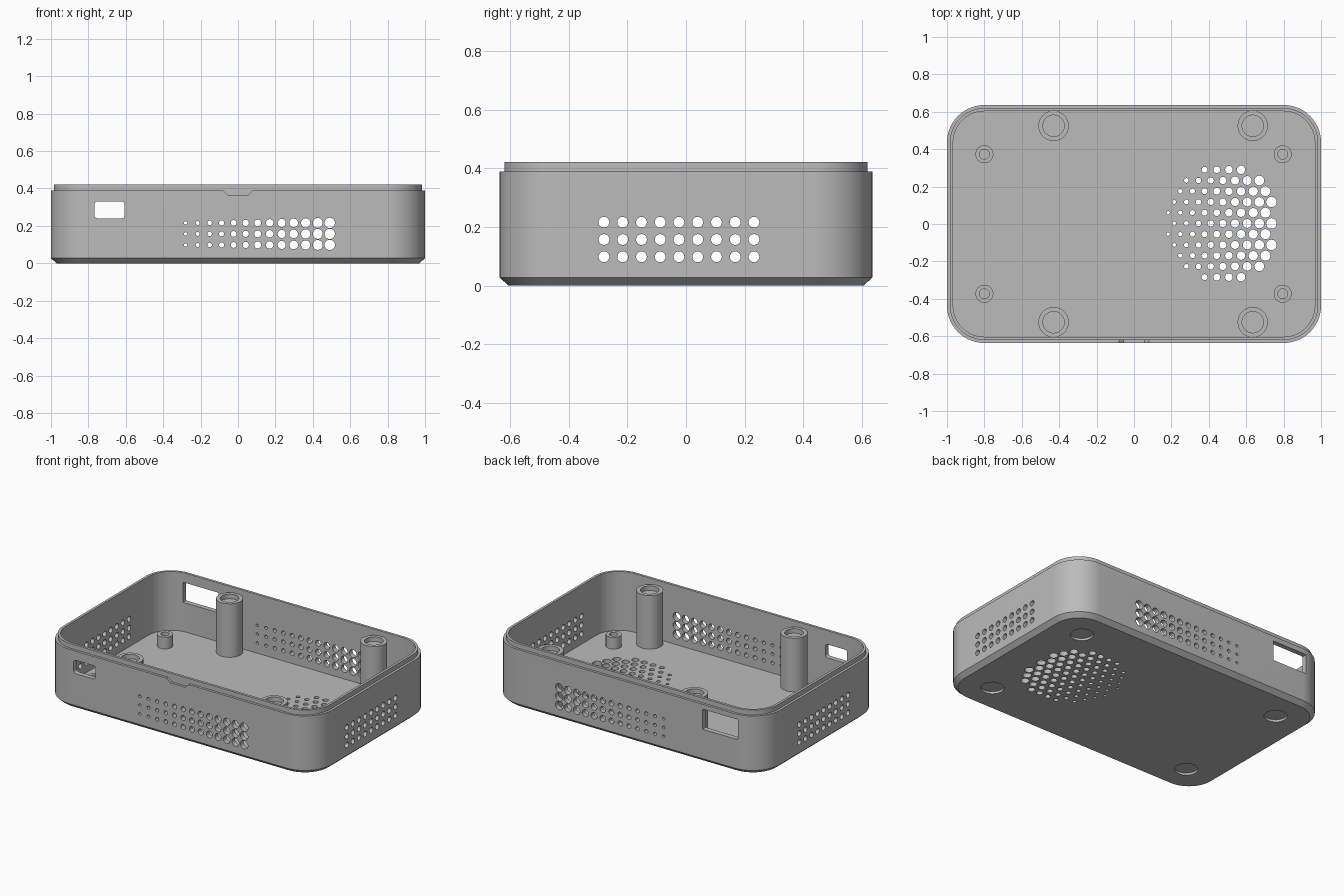
import bpy, bmesh, math
from mathutils import Matrix, Vector

if "Cube" in bpy.data.objects:
    bpy.data.objects.remove(bpy.data.objects["Cube"])

HX, HY = 1.0, 0.636          # half size of the case
R = 0.2                      # outer corner radius
FLOOR, SHOULDER, TOP = 0.03, 0.39, 0.422
WALL = 0.033

grey = bpy.data.materials.new("plain_grey")
grey.diffuse_color = (0.5, 0.5, 0.5, 1)
grey.use_nodes = True
grey.node_tree.nodes["Principled BSDF"].inputs["Base Color"].default_value = grey.diffuse_color


def finish(bm, name):
    bmesh.ops.recalc_face_normals(bm, faces=bm.faces)
    mesh = bpy.data.meshes.new(name)
    bm.to_mesh(mesh)
    bm.free()
    mesh.materials.append(grey)
    ob = bpy.data.objects.new(name, mesh)
    bpy.context.collection.objects.link(ob)
    return ob


def smooth(ob):
    bpy.ops.object.select_all(action='DESELECT')
    ob.select_set(True)
    bpy.context.view_layer.objects.active = ob
    bpy.ops.object.shade_smooth_by_angle(angle=math.radians(30))


def rounded_rect(hx, hy, r, n):
    pts = []
    for q, (sx, sy) in enumerate([(1, 1), (-1, 1), (-1, -1), (1, -1)]):
        for i in range(n + 1):
            a = (q + i / n) * math.pi / 2
            pts.append((sx * (hx - r) + r * math.cos(a),
                        sy * (hy - r) + r * math.sin(a)))
    return pts


def bridge(bm, rings):
    for lo, hi in zip(rings, rings[1:]):
        for i in range(len(lo)):
            j = (i + 1) % len(lo)
            bm.faces.new((lo[i], lo[j], hi[j], hi[i]))
    bm.faces.new(rings[0])
    bm.faces.new(rings[-1])


def prism(bm, outline, matrix, depth):
    """Extrude a 2D outline symmetrically along the matrix's local z."""
    bridge(bm, [[bm.verts.new(matrix @ Vector((x, y, z))) for x, y in outline]
                for z in (-depth / 2, depth / 2)])


def circle(r, n=20):
    return [(r * math.cos(2 * math.pi * i / n), r * math.sin(2 * math.pi * i / n))
            for i in range(n)]


def place(x, y, z, axis='Z'):
    turn = {'Z': Matrix(), 'Y': Matrix.Rotation(math.pi / 2, 4, 'X'),
            'X': Matrix.Rotation(math.pi / 2, 4, 'Y')}[axis]
    return Matrix.Translation((x, y, z)) @ turn


# case shell: chamfered base, stepped lip, open top
bm = bmesh.new()
rings = []
for inset, z in [(0.03, 0), (0, 0.027), (0, SHOULDER), (0.016, SHOULDER),
                 (0.016, TOP), (WALL, TOP), (WALL, FLOOR)]:
    rings.append([bm.verts.new((x, y, z)) for x, y in
                  rounded_rect(HX - inset, HY - inset, R - inset, 14)])
bridge(bm, rings)
case = finish(bm, "case_shell")

# all openings gathered into one cutter
bm = bmesh.new()
rows = (0.098, 0.157, 0.216)
for z in rows:
    for i in range(13):                       # growing front and back vents
        for side in (-1, 1):
            prism(bm, circle(0.009 + 0.019 * i / 12),
                  place(-0.28 + 0.0642 * i, side * HY, z, 'Y'), 0.12)
    for i in range(9):                        # even side vents
        for side in (-1, 1):
            prism(bm, circle(0.0185),
                  place(side * HX, -0.28 + 0.064 * i, z, 'X'), 0.12)

# floor vents: staggered rows, holes growing towards +x
spans = [(0.215, 9), (0.1825, 9), (0.215, 9), (0.2475, 8), (0.28, 7), (0.3775, 4)]
for row in range(-5, 6):
    start, count = spans[abs(row)]
    for i in range(count):
        x = start + 0.065 * i
        prism(bm, circle(0.009 + 0.019 * (x - 0.18) / 0.55),
              place(x, 0.003 + 0.0574 * row, 0.015), 0.1)

# front port with rounded corners, larger back port
prism(bm, rounded_rect(0.081, 0.045, 0.018, 5), place(-0.687, -HY, 0.285, 'Y'), 0.12)
prism(bm, rounded_rect(0.13, 0.067, 0.006, 2), place(-0.697, HY, 0.29, 'Y'), 0.12)

# opening notch in the front shoulder
prism(bm, [(-0.055, 0.366), (0.055, 0.366), (0.08, 0.389), (0.08, 0.4),
           (-0.08, 0.4), (-0.08, 0.389)], place(0, -HY - 0.0135, 0, 'Y'), 0.06)

# round foot recesses under the base
for sx in (-1, 1):
    for sy in (-1, 1):
        prism(bm, circle(0.07, 40), place(sx * 0.765, sy * 0.42, 0), 0.03)
cutter = finish(bm, "opening_cutter")
cutter.hide_render = True

mod = case.modifiers.new("openings", 'BOOLEAN')
mod.operation, mod.solver, mod.object = 'DIFFERENCE', 'EXACT', cutter
bpy.context.view_layer.objects.active = case
bpy.ops.object.modifier_apply(modifier=mod.name)
bpy.data.objects.remove(cutter, do_unlink=True)
smooth(case)


def post(name, x, y, top, outer, inner, depth):
    """Round post with a blind hole in its top."""
    b = bmesh.new()
    bridge(b, [[b.verts.new((x + px, y + py, z)) for px, py in circle(r, 40)]
               for r, z in [(outer, FLOOR - 0.004), (outer, top),
                            (inner, top), (inner, top - depth)]])
    smooth(finish(b, name))


# tall lid posts and short board standoffs
for sy, side in ((-1, "front"), (1, "back")):
    for x, end in ((-0.43, "left"), (0.635, "right")):
        post(f"lid_post_{side}_{end}", x, sy * 0.525, 0.387, 0.081, 0.057, 0.03)
    for x, end in ((-0.8, "left"), (0.795, "right")):
        post(f"standoff_{side}_{end}", x, sy * 0.373, 0.108, 0.048, 0.026, 0.07)
